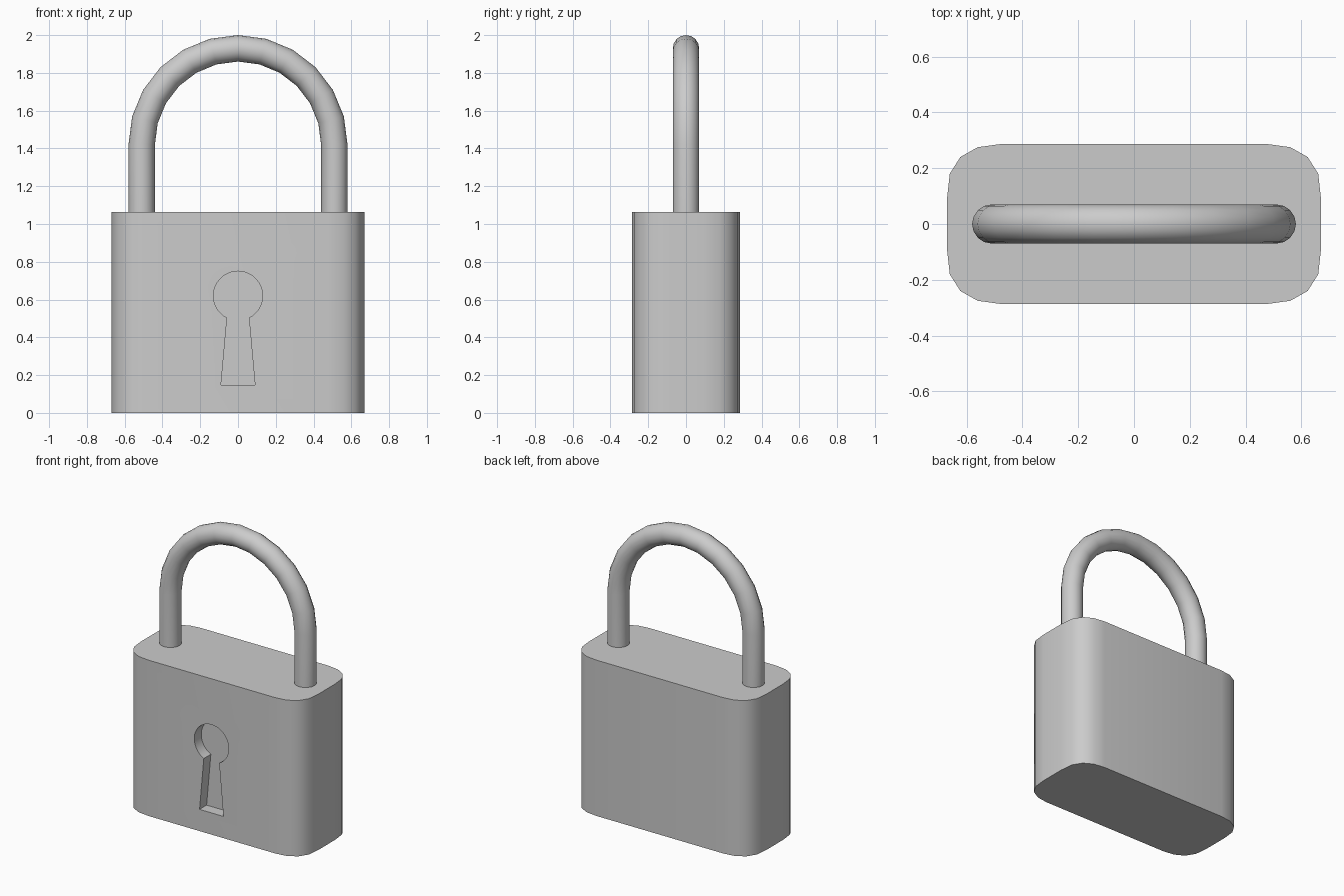
import bpy, bmesh, math
from mathutils import Vector

if "Cube" in bpy.data.objects:
    bpy.data.objects.remove(bpy.data.objects["Cube"])


def finish(obj, angle):
    bpy.ops.object.select_all(action='DESELECT')
    obj.select_set(True)
    bpy.context.view_layer.objects.active = obj
    bpy.ops.object.shade_smooth_by_angle(angle=math.radians(angle))


def mesh_object(name, bm):
    bmesh.ops.recalc_face_normals(bm, faces=bm.faces[:])
    mesh = bpy.data.meshes.new(name)
    bm.to_mesh(mesh)
    bm.free()
    obj = bpy.data.objects.new(name, mesh)
    bpy.context.collection.objects.link(obj)
    return obj


def prism(name, points, offset):
    """Extrude a closed outline along offset."""
    bm = bmesh.new()
    face = bm.faces.new([bm.verts.new(p) for p in points])
    ext = bmesh.ops.extrude_face_region(bm, geom=[face], use_keep_orig=True)
    moved = [v for v in ext['geom'] if isinstance(v, bmesh.types.BMVert)]
    bmesh.ops.translate(bm, verts=moved, vec=offset)
    return mesh_object(name, bm)


# Body: soft-cornered rectangle, one corner mirrored to four
corner = [(0.67, 0.09), (0.66, 0.18), (0.622, 0.24), (0.56, 0.275), (0.48, 0.286)]
half = corner + [(-x, y) for x, y in reversed(corner)]
outline = half + [(-x, -y) for x, y in half]
body = prism("lock_body", [(x, y, 0) for x, y in outline], (0, 0, 1.063))

# Keyhole: round head over a flared slot, sunk into the front
a0 = math.asin(0.058 / 0.13)
steps = 36
head = []
for i in range(steps + 1):
    a = -math.pi / 2 + a0 + (2 * math.pi - 2 * a0) * i / steps
    head.append((0.13 * math.cos(a), -0.4, 0.62 + 0.13 * math.sin(a)))
keyhole = head + [(-0.09, -0.4, 0.148), (0.09, -0.4, 0.148)]
cutter = prism("keyhole_cutter", keyhole, (0, 0.19, 0))
cutter.hide_render = True

cut = body.modifiers.new("keyhole", 'BOOLEAN')
cut.operation = 'DIFFERENCE'
cut.solver = 'EXACT'
cut.object = cutter
bpy.context.view_layer.objects.active = body
bpy.ops.object.modifier_apply(modifier=cut.name)
bpy.data.objects.remove(cutter)
finish(body, 40)

# Shackle: round bar swept up, over a half circle and down
R, r, zc, sides = 0.51, 0.07, 1.42, 16
path = [(Vector((R, 0, 1.0)), 0.0)]
for i in range(13):
    a = math.pi * i / 12
    path.append((Vector((R * math.cos(a), 0, zc + R * math.sin(a))), a))
path.append((Vector((-R, 0, 1.0)), math.pi))

bm = bmesh.new()
rings = []
for centre, a in path:
    out = Vector((math.cos(a), 0, math.sin(a)))
    ring = []
    for k in range(sides):
        t = 2 * math.pi * k / sides
        ring.append(bm.verts.new(centre + out * r * math.cos(t) + Vector((0, r * math.sin(t), 0))))
    rings.append(ring)
for lo, hi in zip(rings, rings[1:]):
    for k in range(sides):
        n = (k + 1) % sides
        bm.faces.new((lo[k], lo[n], hi[n], hi[k]))
bm.faces.new(rings[0])
bm.faces.new(rings[-1])
shackle = mesh_object("shackle", bm)
finish(shackle, 40)
